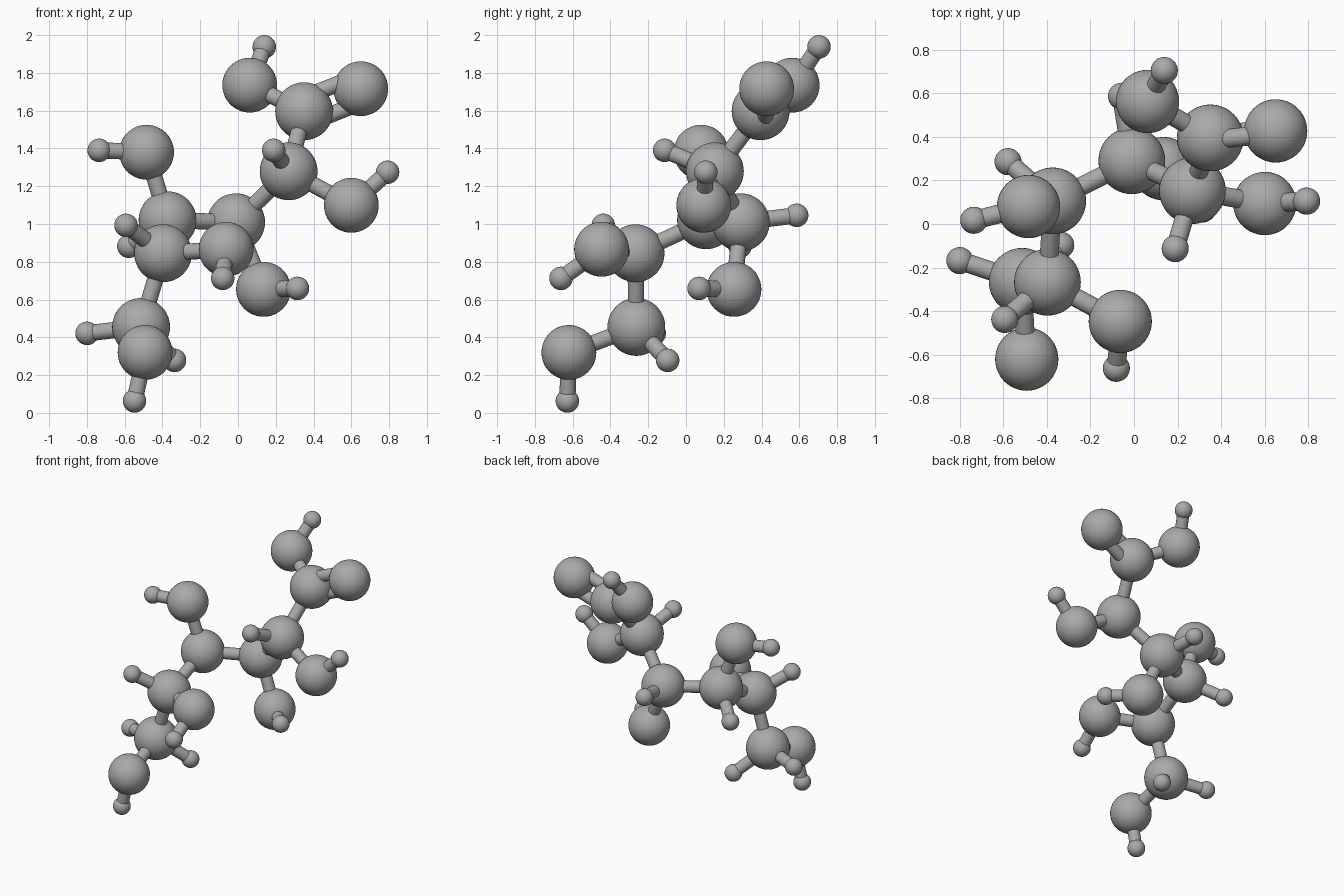
import bpy
import bmesh
from mathutils import Vector

default_cube = bpy.data.objects.get("Cube")
if default_cube:
    bpy.data.objects.remove(default_cube, do_unlink=True)

# One plain grey for the whole model
grey = bpy.data.materials.new("plain grey")
grey.use_nodes = True
colour = (0.4, 0.4, 0.4, 1)
grey.diffuse_color = colour
grey.node_tree.nodes["Principled BSDF"].inputs["Base Color"].default_value = colour

RADIUS = {"carbon": 0.153, "oxygen": 0.145, "hydrogen": 0.062}
BOND_RADIUS = 0.043
DOUBLE_BOND_OFFSET = 0.07


def add_object(name, bm, location):
    """Turn a bmesh into a smooth-shaded object with the grey material."""
    for face in bm.faces:
        face.smooth = len(face.verts) <= 4
    mesh = bpy.data.meshes.new(name)
    bm.to_mesh(mesh)
    bm.free()
    mesh.materials.append(grey)
    obj = bpy.data.objects.new(name, mesh)
    obj.location = location
    bpy.context.scene.collection.objects.link(obj)
    return obj


def add_atom(name, location):
    element = name.split("_")[0]
    bm = bmesh.new()
    bmesh.ops.create_uvsphere(bm, u_segments=48, v_segments=24, radius=RADIUS[element])
    add_object(name, bm, location)


def add_bond(name, start, end):
    axis = end - start
    bm = bmesh.new()
    bmesh.ops.create_cone(bm, cap_ends=True, segments=32, radius1=BOND_RADIUS,
                          radius2=BOND_RADIUS, depth=axis.length)
    rod = add_object(name, bm, (start + end) / 2)
    rod.rotation_euler = axis.to_track_quat("Z", "Y").to_euler()


# Ball centres, each followed by the ball it is joined to
atoms = {
    # Backbone chain, from the top end to the bottom end
    "carbon_top": ((0.35, 0.395, 1.597), None),
    "carbon_second": ((0.268, 0.153, 1.279), "carbon_top"),
    "carbon_third": ((-0.01, 0.29, 1.009), "carbon_second"),
    "carbon_fourth": ((-0.373, 0.106, 1.02), "carbon_third"),
    "carbon_fifth": ((-0.397, -0.267, 0.845), "carbon_fourth"),
    "carbon_bottom": ((-0.513, -0.263, 0.455), "carbon_fifth"),
    # Top end group
    "oxygen_double": ((0.65, 0.427, 1.716), None),
    "oxygen_top": ((0.062, 0.562, 1.735), "carbon_top"),
    "hydrogen_top": ((0.139, 0.704, 1.938), "oxygen_top"),
    # Side branches of the second ball
    "hydrogen_second": ((0.189, -0.113, 1.39), "carbon_second"),
    "oxygen_second": ((0.6, 0.094, 1.099), "carbon_second"),
    "hydrogen_second_tip": ((0.792, 0.105, 1.274), "oxygen_second"),
    # Side branches of the third ball
    "hydrogen_third": ((-0.057, 0.586, 1.046), "carbon_third"),
    "oxygen_third": ((0.135, 0.254, 0.654), "carbon_third"),
    "hydrogen_third_tip": ((0.315, 0.069, 0.659), "oxygen_third"),
    # Side branches of the fourth ball
    "hydrogen_fourth": ((-0.578, 0.286, 0.882), "carbon_fourth"),
    "oxygen_fourth": ((-0.484, 0.08, 1.38), "carbon_fourth"),
    "hydrogen_fourth_tip": ((-0.735, 0.017, 1.39), "oxygen_fourth"),
    # Side branches of the fifth ball
    "hydrogen_fifth": ((-0.593, -0.438, 0.993), "carbon_fifth"),
    "oxygen_fifth": ((-0.063, -0.447, 0.866), "carbon_fifth"),
    "hydrogen_fifth_tip": ((-0.081, -0.662, 0.712), "oxygen_fifth"),
    # Bottom end group
    "hydrogen_bottom_right": ((-0.799, -0.168, 0.421), "carbon_bottom"),
    "hydrogen_bottom_back": ((-0.336, -0.097, 0.278), "carbon_bottom"),
    "oxygen_bottom": ((-0.492, -0.62, 0.32), "carbon_bottom"),
    "hydrogen_bottom_tip": ((-0.548, -0.628, 0.063), "oxygen_bottom"),
}

# Balls and single rods
for name, (centre, parent) in atoms.items():
    add_atom(name, centre)
    if parent:
        add_bond("bond_" + name, Vector(atoms[parent][0]), Vector(centre))

# Pair of parallel rods at the top end
start = Vector(atoms["carbon_top"][0])
end = Vector(atoms["oxygen_double"][0])
axis = (end - start).normalized()
up = Vector((0, -0.15, 1))
side = (up - axis * up.dot(axis)).normalized() * DOUBLE_BOND_OFFSET
for label, sign in (("upper", 1), ("lower", -1)):
    add_bond("double_bond_" + label, start + side * sign, end + side * sign)
